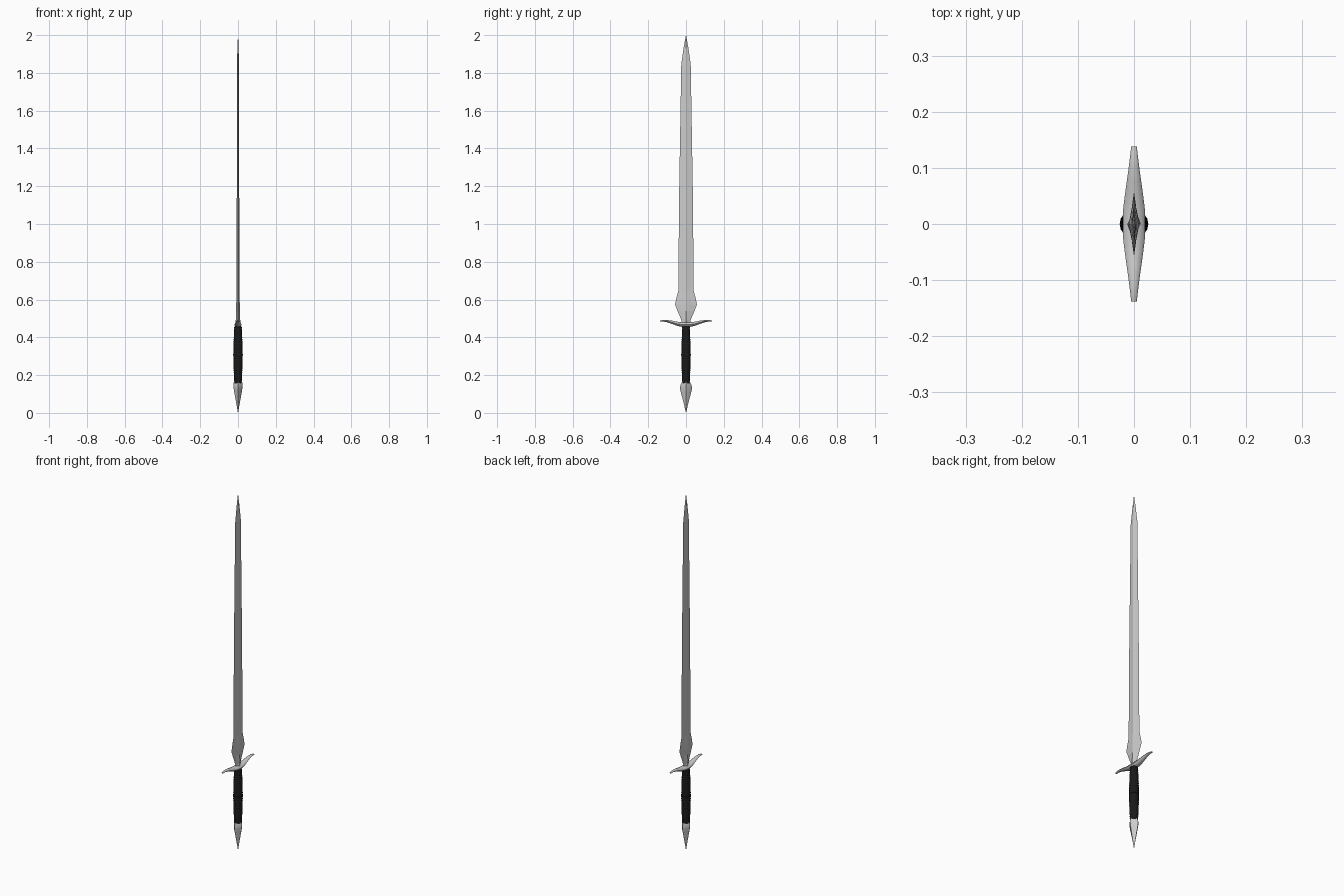
import bpy, bmesh, math
from math import sin, cos, pi

if "Cube" in bpy.data.objects:
    bpy.data.objects.remove(bpy.data.objects["Cube"])


def loft(name, rings, color=None, smooth=None):
    """Skin a list of equal-sized point rings and cap both ends."""
    bm = bmesh.new()
    loops = [[bm.verts.new(p) for p in ring] for ring in rings]
    n = len(loops[0])
    for a, b in zip(loops, loops[1:]):
        for i in range(n):
            j = (i + 1) % n
            bm.faces.new((a[i], a[j], b[j], b[i]))
    bm.faces.new(loops[0][::-1])
    bm.faces.new(loops[-1])
    bmesh.ops.remove_doubles(bm, verts=bm.verts, dist=1e-5)
    bmesh.ops.recalc_face_normals(bm, faces=bm.faces)
    me = bpy.data.meshes.new(name)
    bm.to_mesh(me)
    bm.free()
    ob = bpy.data.objects.new(name, me)
    bpy.context.collection.objects.link(ob)
    if color:
        mat = bpy.data.materials.new(name + "_colour")
        mat.diffuse_color = color
        mat.use_nodes = True
        mat.node_tree.nodes["Principled BSDF"].inputs["Base Color"].default_value = mat.diffuse_color
        me.materials.append(mat)
    if smooth:
        bpy.ops.object.select_all(action='DESELECT')
        bpy.context.view_layer.objects.active = ob
        ob.select_set(True)
        bpy.ops.object.shade_smooth_by_angle(angle=math.radians(smooth))
    return ob


def diamond(t, w, z, k=0.42):
    """Eight-point diamond section; k below 0.5 hollows the flats."""
    return [(t, 0, z), (t * k, w / 2, z), (0, w, z), (-t * k, w / 2, z),
            (-t, 0, z), (-t * k, -w / 2, z), (0, -w, z), (t * k, -w / 2, z)]


# Blade: waisted base, leaf-shaped shoulder, long taper, point
blade = [(0.012, 0.018, 0.455), (0.012, 0.024, 0.49), (0.010, 0.045, 0.54),
         (0.0095, 0.058, 0.573), (0.009, 0.053, 0.60), (0.008, 0.041, 0.645),
         (0.0065, 0.036, 1.18), (0.005, 0.025, 1.846), (0.0035, 0.013, 1.93),
         (0.0003, 0.0005, 2.0)]
loft("blade", [diamond(t, w, z) for t, w, z in blade])

# Crossguard: curved bar, upswept and slightly drooping tips
half = [(0.0, 0.020, 0.467, 0.013), (0.025, 0.0195, 0.468, 0.012),
        (0.05, 0.0165, 0.4725, 0.0105), (0.075, 0.013, 0.480, 0.0085),
        (0.10, 0.0095, 0.486, 0.006), (0.12, 0.007, 0.488, 0.0045),
        (0.138, 0.005, 0.486, 0.003)]
stations = [(-y, t, z, h) for y, t, z, h in half[:0:-1]] + half
loft("crossguard",
     [[(t * cos(a * pi / 4), y, z + h * sin(a * pi / 4)) for a in range(8)]
      for y, t, z, h in stations], smooth=50)

# Grip: gently swelling handle wrapped in fine ridges
rings, steps = [], 56
for i in range(steps + 1):
    u = i / steps
    r = 0.0195 + 0.0045 * sin(pi * u) + (0.0008 if i % 2 else -0.0004)
    z = 0.155 + 0.303 * u
    rings.append([(r * cos(a * pi / 8), r * sin(a * pi / 8), z) for a in range(16)])
loft("grip", rings, (0.01, 0.01, 0.01, 1))

# Raised band at the middle of the grip
band = [(0.022, 0.301), (0.0255, 0.304), (0.0255, 0.311), (0.022, 0.314)]
loft("grip_band",
     [[(r * cos(a * pi / 8), r * sin(a * pi / 8), z) for a in range(16)]
      for r, z in band], (0.01, 0.01, 0.01, 1))

# Pommel: faceted spike pointing down
pommel = [(0.0005, 0.0005, 0.0), (0.010, 0.013, 0.055), (0.021, 0.029, 0.115),
          (0.0235, 0.0325, 0.133), (0.025, 0.029, 0.149), (0.023, 0.022, 0.161)]
loft("pommel", [diamond(t, w, z, 0.62) for t, w, z in pommel], smooth=30)
